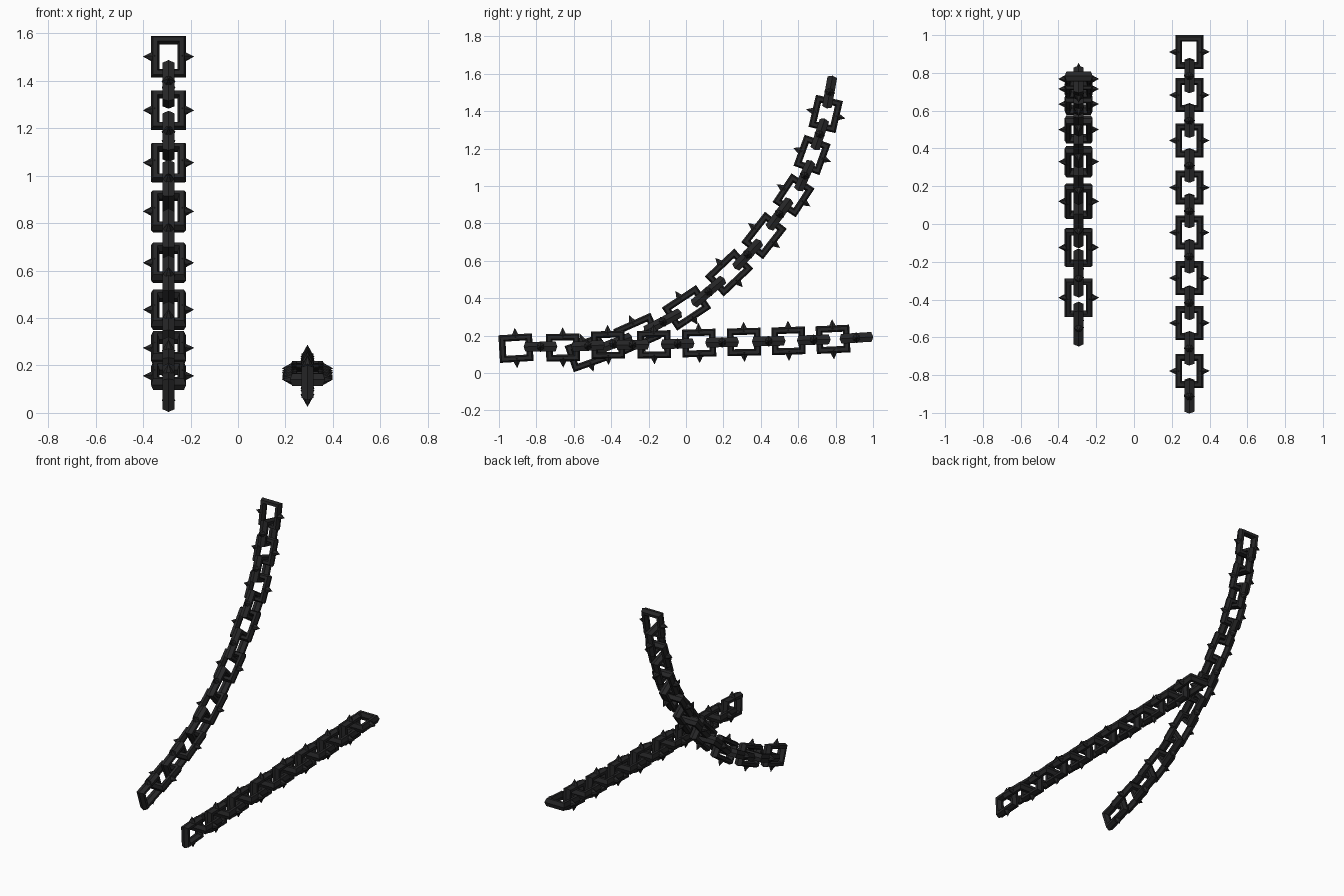
import bpy, bmesh, math
from mathutils import Vector, Matrix

if "Cube" in bpy.data.objects:
    bpy.data.objects.remove(bpy.data.objects["Cube"])

iron = bpy.data.materials.new("black iron")
iron.diffuse_color = (0.019, 0.019, 0.020, 1)
iron.use_nodes = True
iron.node_tree.nodes["Principled BSDF"].inputs["Base Color"].default_value = iron.diffuse_color

HALF_W = 0.074      # half width of a link
BAR = 0.036         # bar width seen in the plane of the link
DEPTH = 0.030       # bar section radius across the plane
SPIKE_TIP = 0.108   # spike reach from the link centre

# link centres (y, z), every second one lies crosswise
straight = [(-.909, .133), (-.778, .141), (-.658, .136), (-.524, .145),
            (-.417, .150), (-.286, .151), (-.171, .153), (-.045, .156),
            (.07, .160), (.193, .164), (.31, .166), (.442, .170),
            (.548, .172), (.683, .177), (.786, .180), (.911, .188)]
curved = [(-.53, .107), (-.39, .156), (-.26, .210), (-.124, .274),
          (.003, .348), (.12, .435), (.23, .537), (.33, .633),
          (.417, .735), (.50, .85), (.575, .95), (.635, 1.055),
          (.674, 1.166), (.715, 1.276), (.747, 1.385), (.768, 1.502)]


def add_link(bm, matrix, length):
    """Rectangular ring (u along chain, v across) with a six-sided bar, plus two spikes."""
    rings = []
    hu, hv = length / 2 - BAR / 2, HALF_W - BAR / 2
    for su, sv in ((1, 1), (-1, 1), (-1, -1), (1, -1)):
        ring = []
        for k in range(6):
            a = k * math.pi / 3
            o = math.cos(a) * BAR / 2
            ring.append(bm.verts.new(matrix @ Vector(
                (su * (hu + o), sv * (hv + o), math.sin(a) * DEPTH))))
        rings.append(ring)
    for i in range(4):
        a, b = rings[i], rings[(i + 1) % 4]
        for k in range(6):
            n = (k + 1) % 6
            bm.faces.new((a[k], b[k], b[n], a[n]))
    # spikes on both long sides
    base = HALF_W - BAR * 0.5
    for s in (1, -1):
        m = (matrix @ Matrix.Translation((0, s * (base + SPIKE_TIP) / 2, 0))
             @ Matrix.Rotation(-s * math.pi / 2, 4, 'X'))
        bmesh.ops.create_cone(bm, cap_ends=True, segments=6, radius1=0.029,
                              radius2=0, depth=SPIKE_TIP - base, matrix=m)


def make_chain(name, x, points):
    bm = bmesh.new()
    pts = [Vector((x, y, z)) for y, z in points]
    last = len(pts) - 1
    for i, p in enumerate(pts):
        a, b = max(i - 1, 0), min(i + 1, last)
        d = pts[b] - pts[a]
        length = max(0.176, 1.5 * d.length / (b - a))
        if i in (0, last):
            length = min(length, 0.2)
        if name.startswith("straight"):
            length = 0.18
        u = d.normalized()
        side = Vector((1, 0, 0))
        v = side if i % 2 else u.cross(side)
        w = u.cross(v)
        m = Matrix((u, v, w)).transposed().to_4x4()
        m.translation = p
        add_link(bm, m, length)
    bmesh.ops.recalc_face_normals(bm, faces=bm.faces)
    mesh = bpy.data.meshes.new(name)
    bm.to_mesh(mesh)
    bm.free()
    mesh.materials.append(iron)
    bpy.context.collection.objects.link(bpy.data.objects.new(name, mesh))


make_chain("straight_spiked_chain", 0.293, straight)
make_chain("curved_spiked_chain", -0.293, curved)
